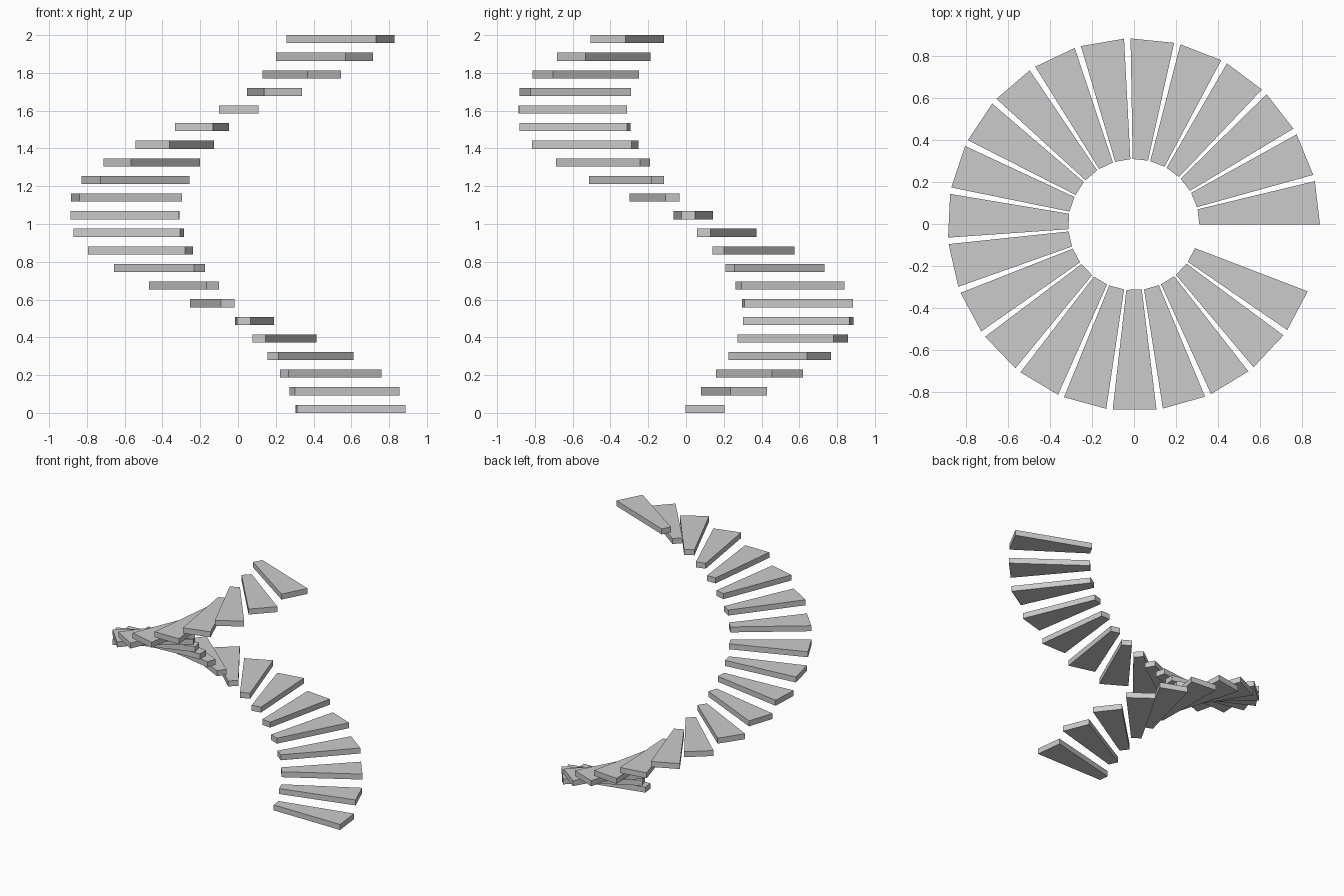
import bpy
import bmesh
from math import cos, sin, radians

cube = bpy.data.objects.get("Cube")
if cube:
    bpy.data.objects.remove(cube, do_unlink=True)

STEPS = 22
INNER, OUTER = 0.313, 0.889     # tread radii
SWEEP, TURN = 13.5, 15.5        # tread width and spacing in degrees
THICK = 0.043
RISE = (2 - THICK) / (STEPS - 1)
CENTRE = (-0.001, -0.003)       # spiral axis

grey = bpy.data.materials.new("light grey")
grey.use_nodes = True
colour = (0.6, 0.6, 0.6, 1)
grey.diffuse_color = colour
grey.node_tree.nodes["Principled BSDF"].inputs["Base Color"].default_value = colour


def make_tread(index):
    """Flat wedge-shaped tread, extruded up from its underside."""
    start = radians(index * TURN)
    end = start + radians(SWEEP)
    corners = [(INNER, start), (OUTER, start), (OUTER, end), (INNER, end)]
    bm = bmesh.new()
    base = bm.faces.new([
        bm.verts.new((CENTRE[0] + r * cos(a), CENTRE[1] + r * sin(a), 0))
        for r, a in corners])
    top = bmesh.ops.extrude_face_region(bm, geom=[base], use_keep_orig=True)
    verts = [v for v in top["geom"] if isinstance(v, bmesh.types.BMVert)]
    bmesh.ops.translate(bm, verts=verts, vec=(0, 0, THICK))
    bmesh.ops.recalc_face_normals(bm, faces=bm.faces)
    mesh = bpy.data.meshes.new(f"stair_tread_{index + 1}")
    bm.to_mesh(mesh)
    bm.free()
    mesh.materials.append(grey)
    tread = bpy.data.objects.new(mesh.name, mesh)
    tread.location.z = index * RISE
    bpy.context.collection.objects.link(tread)


# Spiral staircase climbing anticlockwise
for i in range(STEPS):
    make_tread(i)
